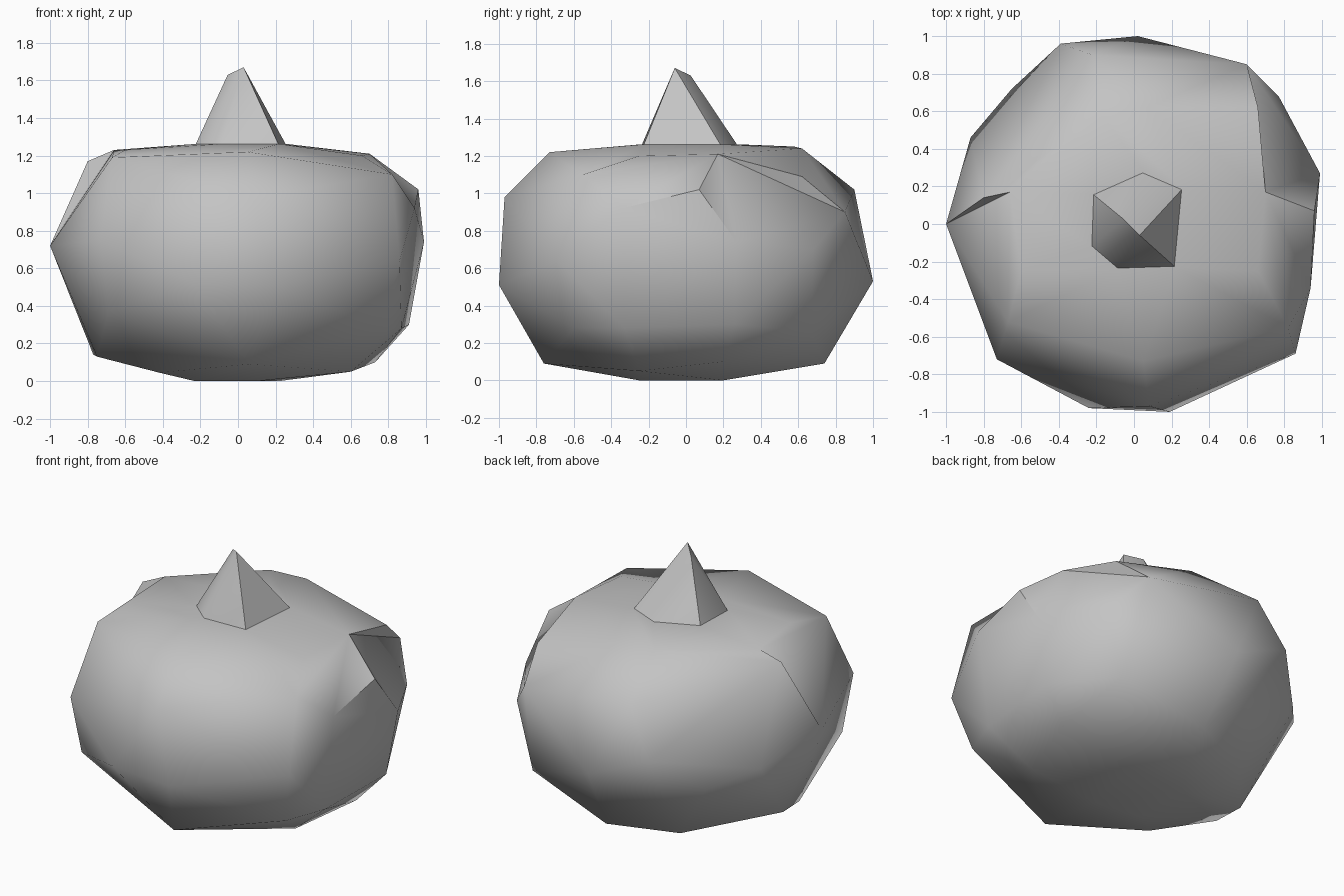
import bpy
import bmesh
import math
from mathutils import Vector

if "Cube" in bpy.data.objects:
    bpy.data.objects.remove(bpy.data.objects["Cube"], do_unlink=True)

SHARP_ANGLE = math.radians(50)


def make_material(name, colour):
    material = bpy.data.materials.new(name)
    material.use_nodes = True
    material.diffuse_color = colour
    material.node_tree.nodes["Principled BSDF"].inputs["Base Color"].default_value = colour
    return material


def nearest_vertex(bm, point):
    return min(bm.verts, key=lambda vert: (vert.co - Vector(point)).length)


def make_hull(name, points, material, folds=()):
    """Wrap a faceted skin around corner points, then fold chosen ridges into dents."""
    mesh = bpy.data.meshes.new(name)
    bm = bmesh.new()
    for point in points:
        bm.verts.new(Vector(point))
    hull = bmesh.ops.convex_hull(bm, input=bm.verts[:])
    loose = [item for item in hull["geom_interior"] + hull["geom_unused"]
             if isinstance(item, bmesh.types.BMVert) and item.is_valid]
    bmesh.ops.delete(bm, geom=list(set(loose)), context="VERTS")
    for start, end in folds:
        ridge = bm.edges.get([nearest_vertex(bm, start), nearest_vertex(bm, end)])
        if ridge:
            bmesh.utils.edge_rotate(ridge, True)
    bmesh.ops.recalc_face_normals(bm, faces=bm.faces[:])
    for face in bm.faces:
        face.smooth = True
    for edge in bm.edges:
        edge.smooth = edge.calc_face_angle(0) < SHARP_ANGLE
    bm.to_mesh(mesh)
    bm.free()
    mesh.materials.append(material)
    part = bpy.data.objects.new(name, mesh)
    bpy.context.collection.objects.link(part)


def at_height(outline, z):
    return [(x, y, z) for x, y in outline]


grey = make_material("plain grey", (0.55, 0.55, 0.55, 1))

# Six-sided outline shared by the stem base and the crown of the body
stem_outline = [(-.22, .16), (.05, .28), (.26, .19), (.22, -.23), (-.09, -.24), (-.23, -.12)]
crown = at_height(stem_outline, 1.262)

# Prominent corners that stand out beside the dents
front_corner = (.82, -.55, 1.1)
front_middle = (.05, -.73, 1.22)
side_corner = (.96, .07, 1.02)
side_bulge = (.99, .27, .74)
back_corner = (.66, .62, 1.09)
near_ledge = (.66, -.25, 1.2)
far_front_corner = (-.67, -.52, 1.19)
far_side_corner = (-.8, .14, 1.17)
far_ledge = (-.6, -.25, 1.23)

# Irregular corners of the squashed round body, from shoulder to foot
shoulder = [
    front_corner, front_middle, side_corner, back_corner, near_ledge,
    far_front_corner, far_side_corner, far_ledge,
    (.7, .17, 1.21), (.07, .62, 1.24), (-.17, .58, 1.25), (-.22, .9, 1.02),
    (-.66, .17, 1.23), (.08, -.97, .98),
]
belly = [
    side_bulge, (.19, -1, .51), (-.24, -.98, .52), (.86, -.69, .64),
    (.94, -.34, .92), (.77, .68, .7), (.6, .85, .9), (.02, 1, .53),
    (-.39, .96, .71), (-.65, .72, .5), (-.87, .46, .6), (-1, 0, .72),
    (-.73, -.72, .75),
]
underside = [
    (.06, -.76, .09), (.77, -.6, .28), (.87, -.33, .28), (.6, -.25, .05),
    (.73, .2, .1), (.91, .26, .3), (.66, .67, .26), (.07, .74, .09),
    (-.35, .56, .07), (-.77, .08, .14), (-.75, -.12, .13), (-.42, -.36, .045),
    (-.69, -.66, .37),
]
foot = at_height([(.22, .2), (-.2, .2), (-.23, -.2), (.1, -.25)], 0)
dents = [
    (front_corner, side_corner),
    (side_corner, back_corner),
    (side_bulge, back_corner),
    (front_middle, near_ledge),
    (front_middle, far_ledge),
    (far_front_corner, far_side_corner),
]
make_hull("round_body", crown + shoulder + belly + underside + foot, grey, dents)

# Pointed stem with a short slanted ridge at its tip
tip = [(.03, -.06, 1.67), (-.055, .025, 1.63)]
make_hull("stem", at_height(stem_outline, 1.25) + tip, grey)
